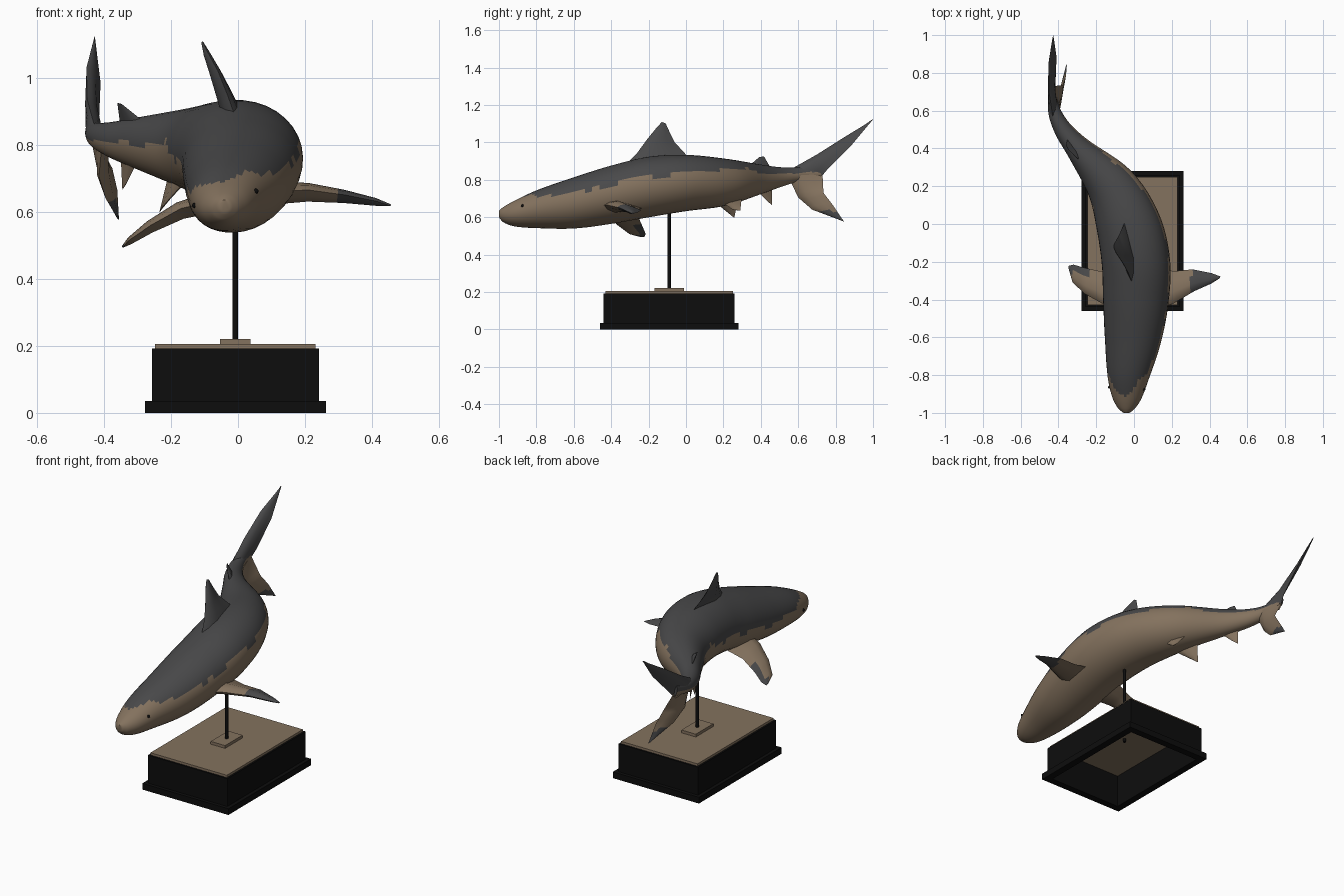
import bpy, bmesh, math
from mathutils import Vector as V

if "Cube" in bpy.data.objects:
    bpy.data.objects.remove(bpy.data.objects["Cube"])


def material(name, rgb):
    m = bpy.data.materials.new(name)
    m.diffuse_color = (*rgb, 1)
    m.use_nodes = True
    m.node_tree.nodes["Principled BSDF"].inputs["Base Color"].default_value = m.diffuse_color
    return m


GREY = material("dark grey skin", (0.066, 0.066, 0.068))
TAN = material("tan belly", (0.230, 0.168, 0.112))
BLACK = material("black base", (0.004, 0.004, 0.004))


def finish(name, bm, mats, rule=None, smooth=True):
    """Turn a bmesh into an object; rule(centre) gives the material index."""
    bmesh.ops.recalc_face_normals(bm, faces=bm.faces)
    if rule:
        for f in bm.faces:
            f.material_index = rule(f.calc_center_median())
    me = bpy.data.meshes.new(name)
    bm.to_mesh(me)
    bm.free()
    for m in mats:
        me.materials.append(m)
    ob = bpy.data.objects.new(name, me)
    bpy.context.collection.objects.link(ob)
    if smooth:
        bpy.ops.object.select_all(action='DESELECT')
        ob.select_set(True)
        bpy.context.view_layer.objects.active = ob
        bpy.ops.object.shade_smooth_by_angle(angle=math.radians(45))
    return ob


def loft(bm, rings):
    vs = [[bm.verts.new(p) for p in r] for r in rings]
    n = len(vs[0])
    faces = []
    for a, b in zip(vs, vs[1:]):
        for i in range(n):
            j = (i + 1) % n
            faces.append(bm.faces.new((a[i], a[j], b[j], b[i])))
    bm.faces.new(vs[0])
    bm.faces.new(vs[-1])
    return faces


def add_box(bm, x0, x1, y0, y1, z0, z1):
    vs = [bm.verts.new((x, y, z)) for z in (z0, z1)
          for x, y in ((x0, y0), (x1, y0), (x1, y1), (x0, y1))]
    for q in ((0, 1, 2, 3), (4, 5, 6, 7), (0, 1, 5, 4), (1, 2, 6, 5), (2, 3, 7, 6), (3, 0, 4, 7)):
        bm.faces.new([vs[i] for i in q])


def box(name, mat, *d):
    bm = bmesh.new()
    add_box(bm, *d)
    finish(name, bm, [mat], smooth=False)


def frame(name, mat, x0, x1, y0, y1, z0, z1, t):
    """Open rectangular ring of four walls."""
    bm = bmesh.new()
    add_box(bm, x0, x1, y0, y0 + t, z0, z1)
    add_box(bm, x0, x1, y1 - t, y1, z0, z1)
    add_box(bm, x0, x0 + t, y0 + t, y1 - t, z0, z1)
    add_box(bm, x1 - t, x1, y0 + t, y1 - t, z0, z1)
    finish(name, bm, [mat], smooth=False)


# body stations: y, centre x, top z, bottom z, half width
ST = [(-1.0, -.04, .635, .60, .015), (-.98, -.04, .652, .575, .042),
      (-.92, -.038, .686, .552, .078), (-.8, -.03, .742, .542, .113),
      (-.6, -.005, .812, .54, .152), (-.4, .01, .875, .565, .175),
      (-.2, .01, .922, .60, .182), (0, -.03, .932, .633, .172),
      (.2, -.12, .913, .66, .134), (.4, -.295, .882, .725, .068),
      (.5, -.375, .868, .76, .048), (.6, -.422, .866, .79, .033),
      (.72, -.435, .88, .815, .012)]


def curve(tab, y, k):
    """Smooth interpolation of column k of a table at y."""
    n = len(tab)
    i = max(j for j in range(n - 1) if tab[j][0] <= y + 1e-9)

    def slope(j):
        a, b = tab[max(j - 1, 0)], tab[min(j + 1, n - 1)]
        return (b[k] - a[k]) / (b[0] - a[0])
    h = tab[i + 1][0] - tab[i][0]
    t = (y - tab[i][0]) / h
    return (tab[i][k] * (2 * t**3 - 3 * t**2 + 1) + h * slope(i) * (t**3 - 2 * t**2 + t)
            + tab[i + 1][k] * (3 * t**2 - 2 * t**3) + h * slope(i + 1) * (t**3 - t**2))


ROLL = math.radians(13)


def section(y):
    """Centre, half width, half height and banked axes at y."""
    x, zt, zb, hw = (curve(ST, y, k) for k in (1, 2, 3, 4))
    ya, yb = max(y - .03, -1), min(y + .03, .72)
    t = V((curve(ST, yb, 1) - curve(ST, ya, 1), yb - ya, 0)).normalized()
    side = V((t.y, -t.x, 0))
    up = V((0, 0, 1))
    return (V((x, y, (zt + zb) / 2)), hw, (zt - zb) / 2,
            side * math.cos(ROLL) + up * math.sin(ROLL),
            up * math.cos(ROLL) - side * math.sin(ROLL))


def skin_point(y, a):
    c, hw, hh, r, u = section(y)
    return c + r * hw * math.cos(a) + u * hh * math.sin(a)


# colour border: y, fraction of the half height
BORDER = [(-1, 1.6), (-.93, 1.2), (-.85, .75), (-.77, .42), (-.6, .15), (-.4, .08),
          (-.2, .12), (0, .15), (.2, .35), (.4, .2), (.55, .05), (.72, -.1)]
AROUND, ALONG = 36, 90
bm = bmesh.new()
ys = [-1 + 1.72 * (i / ALONG) ** 1.25 for i in range(ALONG + 1)]
faces = loft(bm, [[skin_point(y, 2 * math.pi * j / AROUND) for j in range(AROUND)] for y in ys])
bm.faces.ensure_lookup_table()
ids = []
for i in range(ALONG):
    y = (ys[i] + ys[i + 1]) / 2
    for j in range(AROUND):
        a = 2 * math.pi * (j + .5) / AROUND
        wob = .06 * math.sin(23 * y + 2 * math.cos(a)) + .05 * math.sin(51 * y)
        ids.append(0 if math.sin(a) > curve(BORDER, y, 1) + wob else 1)
ids += [1, 0]
for f, k in zip(bm.faces, ids):
    f.material_index = k
finish("body", bm, [GREY, TAN])


def fin(name, pairs, thick, rule, sub=5):
    """Loft lens sections between (leading, trailing) point pairs, root to tip."""
    pairs = [(V(a), V(b)) for a, b in pairs]
    span = (pairs[-1][0] + pairs[-1][1]) - (pairs[0][0] + pairs[0][1])
    rings, m = [], len(pairs) - 1
    for s in range(m * sub + 1):
        i = min(s // sub, m - 1)
        t = s / sub - i
        a = pairs[i][0].lerp(pairs[i + 1][0], t)
        b = pairs[i][1].lerp(pairs[i + 1][1], t)
        nrm = (b - a).cross(span).normalized()
        h = thick * (1 - .9 * s / (m * sub))
        rings.append([a, a.lerp(b, .12) + nrm * h * .6, a.lerp(b, .35) + nrm * h,
                      a.lerp(b, .7) + nrm * h * .5, b,
                      a.lerp(b, .7) - nrm * h * .5, a.lerp(b, .35) - nrm * h,
                      a.lerp(b, .12) - nrm * h * .6])
    bm = bmesh.new()
    loft(bm, rings)
    finish(name, bm, [GREY, TAN], rule)


def grey(c):
    return 0


def tan(c):
    return 1


# fins
fin("dorsal_fin", [((0, -.34, .86), (-.03, .05, .88)), ((-.03, -.26, .945), (-.055, -.005, .94)),
                   ((-.06, -.205, 1.02), (-.08, -.06, 1.0)), ((-.09, -.16, 1.075), (-.097, -.09, 1.06)),
                   ((-.106, -.13, 1.108), (-.107, -.108, 1.1))], .032, grey)
fin("second_dorsal_fin", [((-.27, .32, .86), (-.35, .46, .85)),
                          ((-.345, .39, .92), (-.36, .417, .925))], .014, grey)
fin("anal_fin", [((-.30, .37, .75), (-.35, .46, .77)),
                 ((-.33, .43, .69), (-.345, .46, .665))], .014, tan)
fin("left_pelvic_fin", [((-.15, .13, .70), (-.21, .28, .70)),
                        ((-.225, .235, .615), (-.235, .258, .597))], .018, tan)
fin("right_pelvic_fin", [((-.05, .15, .71), (-.13, .30, .72)),
                         ((-.065, .25, .64), (-.06, .29, .635))], .018, tan)
fin("right_pectoral_fin", [((.09, -.47, .66), (.11, -.23, .65)), ((.21, -.42, .665), (.21, -.25, .645)),
                           ((.32, -.355, .65), (.31, -.24, .638)), ((.41, -.315, .632), (.41, -.26, .625)),
                           ((.45, -.29, .62), (.458, -.278, .62))], .036,
    lambda c: 0 if c.x > .3 + .1 * (c.y + .3) else 1)
fin("left_pectoral_fin", [((-.06, -.47, .635), (-.07, -.23, .63)), ((-.17, -.42, .61), (-.18, -.25, .59)),
                          ((-.26, -.37, .56), (-.27, -.23, .545)), ((-.325, -.31, .515), (-.32, -.215, .51)),
                          ((-.342, -.25, .497), (-.347, -.222, .495))], .034,
    lambda c: 0 if c.x < -.2 and c.y > -.262 else 1)
fin("upper_tail_lobe", [((-.425, .54, .845), (-.432, .71, .80)), ((-.45, .70, .935), (-.415, .76, .86)),
                        ((-.452, .85, 1.03), (-.41, .885, .985)),
                        ((-.43, .99, 1.115), (-.427, 1.0, 1.123))], .026,
    lambda c: 0 if c.z > .835 else 1)
fin("lower_tail_lobe", [((-.405, .55, .81), (-.43, .73, .83)), ((-.415, .60, .705), (-.375, .735, .73)),
                        ((-.395, .675, .64), (-.36, .785, .665)),
                        ((-.36, .83, .582), (-.355, .845, .576))], .024,
    lambda c: 0 if c.z < .635 else 1)

# eyes
for name, a in (("right_eye", .15), ("left_eye", math.pi - .15)):
    bm = bmesh.new()
    bmesh.ops.create_icosphere(bm, subdivisions=2, radius=.008)
    bmesh.ops.translate(bm, verts=bm.verts, vec=skin_point(-.87, a))
    finish(name, bm, [BLACK])

# stand: hollow base, open underneath, with rod
frame("base_foot", BLACK, -.277, .262, -.46, .28, 0, .035, .04)
frame("base_walls", BLACK, -.257, .241, -.44, .26, .03, .192, .02)
box("base_top_panel", TAN, -.247, .231, -.43, .25, .188, .205)
box("rod_plate", TAN, -.053, .037, -.168, -.012, .205, .221)
bm = bmesh.new()
loft(bm, [[(-.008 + .0085 * math.cos(k * math.pi / 8), -.09 + .0085 * math.sin(k * math.pi / 8), z)
           for k in range(16)] for z in (.17, .65)])
finish("support_rod", bm, [BLACK])
